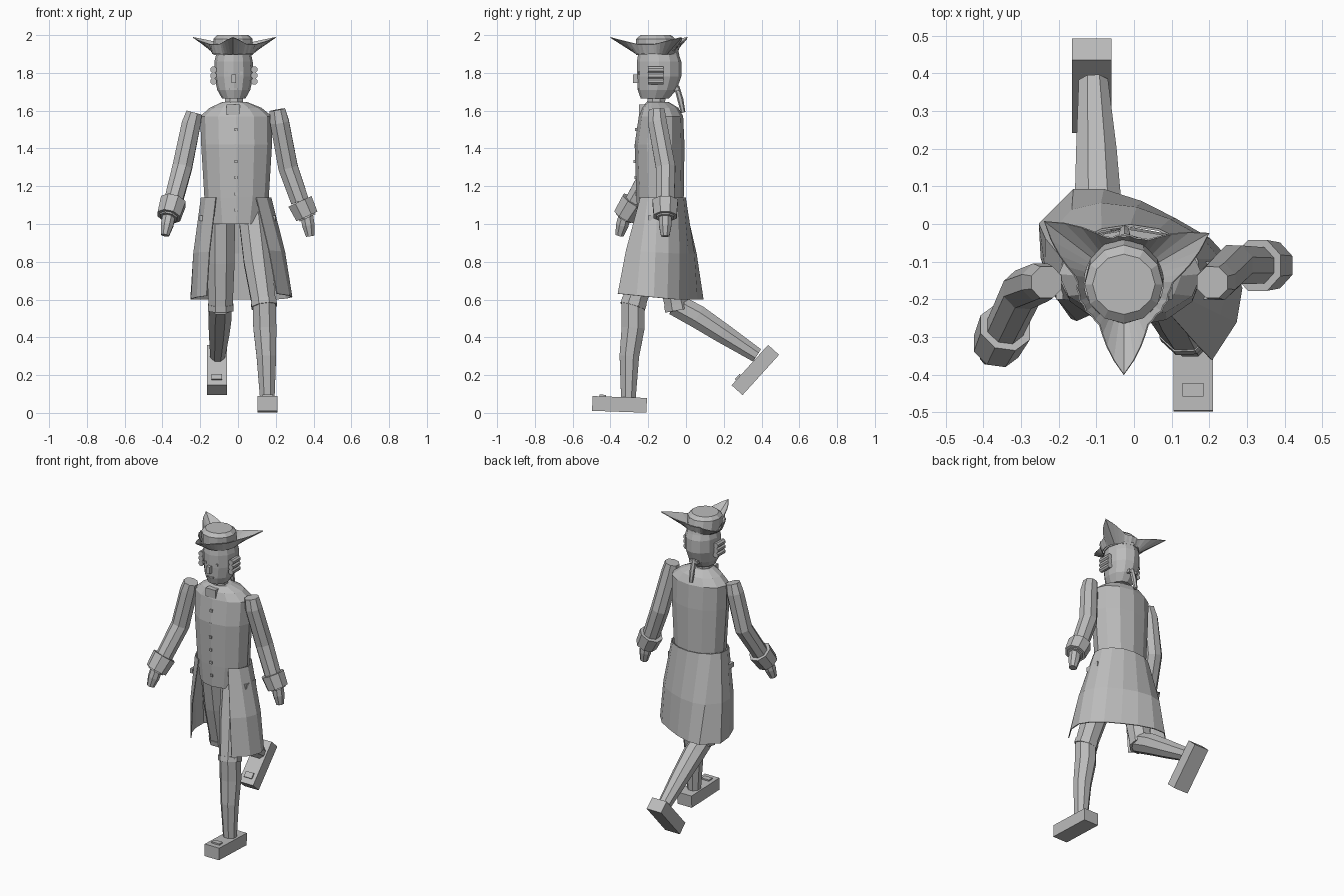
import bpy, bmesh
from math import sin, cos, pi, radians, atan2
from mathutils import Vector, Matrix

cube = bpy.data.objects.get("Cube")
if cube:
    bpy.data.objects.remove(cube, do_unlink=True)

grey = bpy.data.materials.new("plain grey")
grey.use_nodes = True
grey.diffuse_color = (0.5, 0.5, 0.5, 1)
grey.node_tree.nodes["Principled BSDF"].inputs["Base Color"].default_value = (0.5, 0.5, 0.5, 1)


def finish(name, bm, thickness=0):
    bmesh.ops.recalc_face_normals(bm, faces=bm.faces)
    mesh = bpy.data.meshes.new(name)
    bm.to_mesh(mesh)
    bm.free()
    mesh.materials.append(grey)
    ob = bpy.data.objects.new(name, mesh)
    bpy.context.collection.objects.link(ob)
    if thickness:
        mod = ob.modifiers.new("thickness", 'SOLIDIFY')
        mod.thickness = thickness
        mod.offset = 0
    return ob


def loft(name, rings, closed=True, caps=True, thickness=0):
    """Skin a list of point rings."""
    bm = bmesh.new()
    rows = [[bm.verts.new(p) for p in ring] for ring in rings]
    n = len(rows[0])
    for a, b in zip(rows, rows[1:]):
        for i in range(n if closed else n - 1):
            j = (i + 1) % n
            bm.faces.new((a[i], a[j], b[j], b[i]))
    if caps:
        bm.faces.new(rows[0])
        bm.faces.new(rows[-1])
    return finish(name, bm, thickness)


def ellipse(z, x0, x1, y0, y1, n=12):
    cx, cy, rx, ry = (x0 + x1) / 2, (y0 + y1) / 2, (x1 - x0) / 2, (y1 - y0) / 2
    return [(cx + rx * cos(2 * pi * i / n), cy + ry * sin(2 * pi * i / n), z) for i in range(n)]


def tube(name, path, sides=8):
    """Faceted limb along points given as (x, y, z, radius)."""
    pts = [Vector(p[:3]) for p in path]
    rings = []
    for i, p in enumerate(pts):
        d = (pts[min(i + 1, len(pts) - 1)] - pts[max(i - 1, 0)]).normalized()
        u = Vector((1, 0, 0))
        u = (u - d * u.dot(d)).normalized()
        v = d.cross(u)
        angles = [2 * pi * (k + 0.5) / sides for k in range(sides)]
        rings.append([p + (u * cos(a) + v * sin(a)) * path[i][3] for a in angles])
    return loft(name, rings)


def box(name, centre, size, tilt=0, offset=(0, 0, 0)):
    bm = bmesh.new()
    m = (Matrix.Translation(centre) @ Matrix.Rotation(radians(tilt), 4, 'X')
         @ Matrix.Translation(offset) @ Matrix.Diagonal((*size, 1)))
    bmesh.ops.create_cube(bm, size=1, matrix=m)
    return finish(name, bm)


# Torso, neck and neckcloth
loft("coat_body", [ellipse(*r) for r in (
    (1.0, -.155, .135, -.255, -.03), (1.14, -.178, .163, -.262, -.012),
    (1.42, -.195, .18, -.272, -.008), (1.57, -.2, .18, -.25, -.015),
    (1.615, -.15, .125, -.235, -.04), (1.645, -.085, .05, -.21, -.09))])
tube("neck", [(-.022, -.16, 1.61, .053), (-.022, -.155, 1.69, .05)])
box("neckcloth", (-.025, -.232, 1.605), (.07, .035, .055))
for i in range(6):
    box("coat_button", (-.01, -.27 + .004 * abs(i - 2), 1.5 - .085 * i), (.016, .014, .016))

# Skirt of the coat, open at the front and pulled forward by the left leg
hem = [(-.165, -.25), (-.215, -.18), (-.245, -.09), (-.25, 0), (-.16, .09), (-.08, .09),
       (.02, .058), (.11, .012), (.2, -.04), (.255, -.1), (.285, -.17), (.27, -.26), (.205, -.36)]
top, middle, bottom = [], [], []
for i, (x, y) in enumerate(hem):
    a = radians(-125 - 290 * i / (len(hem) - 1))
    t = Vector((-.01 + .185 * cos(a), -.134 + .13 * sin(a), 1.14))
    b = Vector((x, y, .6 - .1 * min(0, y + .05)))
    top.append(t)
    middle.append(t.lerp(b, .55) + Vector((.012 * cos(a), .012 * sin(a), 0)))
    bottom.append(b)
loft("coat_skirt", [top, middle, bottom], closed=False, caps=False, thickness=.006)
for x in (-.198, .19):
    box("pocket_flap", (x, -.15, 1.03), (.018, .1, .03))

# Head
loft("head", [ellipse(*r) for r in (
    (1.665, -.085, .04, -.24, -.09), (1.71, -.11, .065, -.256, -.05),
    (1.78, -.125, .08, -.26, -.025), (1.86, -.125, .078, -.26, -.025),
    (1.92, -.11, .065, -.25, -.045))])
box("nose", (-.022, -.263, 1.768), (.024, .035, .045))
box("mouth", (-.022, -.252, 1.715), (.045, .012, .006))
for side in (-1, 1):
    box("eye", (-.022 + .04 * side, -.246, 1.8), (.016, .012, .016))
    for k in range(3):
        x, z = -.022 + .108 * side, 1.755 + .031 * k
        tube("side_curl", [(x, -.2, z, .018), (x, -.12, z, .018)])
tube("pigtail", [(-.025, -.05, 1.73, .014), (-.025, -.03, 1.66, .016), (-.025, -.015, 1.59, .012)], 6)
box("pigtail_bow", (-.025, -.05, 1.715), (.06, .025, .02))

# Three-pointed hat: domed crown and pleated upturned brim
loft("hat_crown", [ellipse(*r) for r in (
    (1.895, -.13, .076, -.265, -.035), (1.98, -.131, .077, -.264, -.056), (2.0, -.11, .056, -.24, -.08))])
centre = Vector((-.027, -.155, 0))
tips = [(-.037, -.4), (-.247, -.005), (.194, -.015)]
inner, outer = [], []
count = 48
tip_polar = [(round(atan2(y - centre.y, x - centre.x) / (2 * pi) * count) % count,
              (Vector((x, y, 0)) - centre).length) for x, y in tips]
for i in range(count):
    a = 2 * pi * i / count
    ray = Vector((cos(a), sin(a), 0))
    radius, s = .122 + .004 * (i % 2), 0
    for k, reach in tip_polar:
        gap = min((i - k) % count, (k - i) % count)
        f = max(0, 1 - gap / 5) ** 1.6
        radius, s = max(radius, .12 + (reach - .12) * f), max(s, f)
    inner.append(centre + ray * .107 + Vector((0, 0, 1.9)))
    outer.append(centre + ray * radius + Vector((0, 0, 1.952 + .036 * s)))
loft("hat_brim", [inner, outer], caps=False, thickness=.004)

# Arms: sleeve, turned-back cuff and hand
arms = {
    "left": [(.208, -.155, 1.605, .045), (.22, -.152, 1.54, .054), (.265, -.108, 1.3, .056),
             (.328, -.11, 1.12, .052), (.365, -.11, 1.04, .07), (.382, -.11, .935, .027)],
    "right": [(-.232, -.155, 1.59, .045), (-.248, -.155, 1.53, .054), (-.295, -.175, 1.3, .056),
              (-.342, -.275, 1.12, .052), (-.366, -.325, 1.04, .07), (-.387, -.352, .94, .027)]}
for side, p in arms.items():
    tube(side + "_sleeve", p[:4])
    wrist, edge, fingers = (Vector(q[:3]) for q in p[3:])
    # Hollow cuff: outside wall, lip and recess
    up = wrist.lerp(edge, .35)
    tube(side + "_cuff", [(*wrist, .073), (*edge, .066)])
    tube(side + "_cuff_lining", [(*up, .05), (*(edge + (edge - up) * .15), .05)])
    tube(side + "_hand", [(*edge, .036), (*edge.lerp(fingers, .45), .036), (*fingers, .024)])

# Legs: breeches, knee band, stocking and buckled shoe
legs = {
    "left": ([(.075, -.14, 1.06, .08), (.105, -.21, .8, .08), (.138, -.28, .57, .068)],
             [(.138, -.28, .6, .066), (.142, -.28, .45, .066), (.15, -.3, .3, .056), (.155, -.305, .08, .042)],
             (.157, -.352, .045), -2),
    "right": ([(-.09, -.13, 1.06, .08), (-.092, -.09, .8, .08), (-.092, -.045, .55, .068)],
              [(-.092, -.06, .575, .064), (-.096, .06, .51, .066), (-.1, .19, .425, .058),
               (-.108, .375, .305, .042)],
              (-.112, .367, .227), 47.8)}
for side, (thigh, shin, foot, tilt) in legs.items():
    tube(side + "_breeches", thigh)
    hip, knee = Vector(thigh[1][:3]), Vector(thigh[2][:3])
    tube(side + "_knee_band", [(*hip.lerp(knee, .9), .073), (*hip.lerp(knee, 1.03), .073)])
    tube(side + "_stocking", shin)
    box(side + "_shoe", foot, (.105, .288, .078), tilt)
    box(side + "_shoe_buckle", foot, (.056, .036, .014), tilt, (0, -.09, .041))
